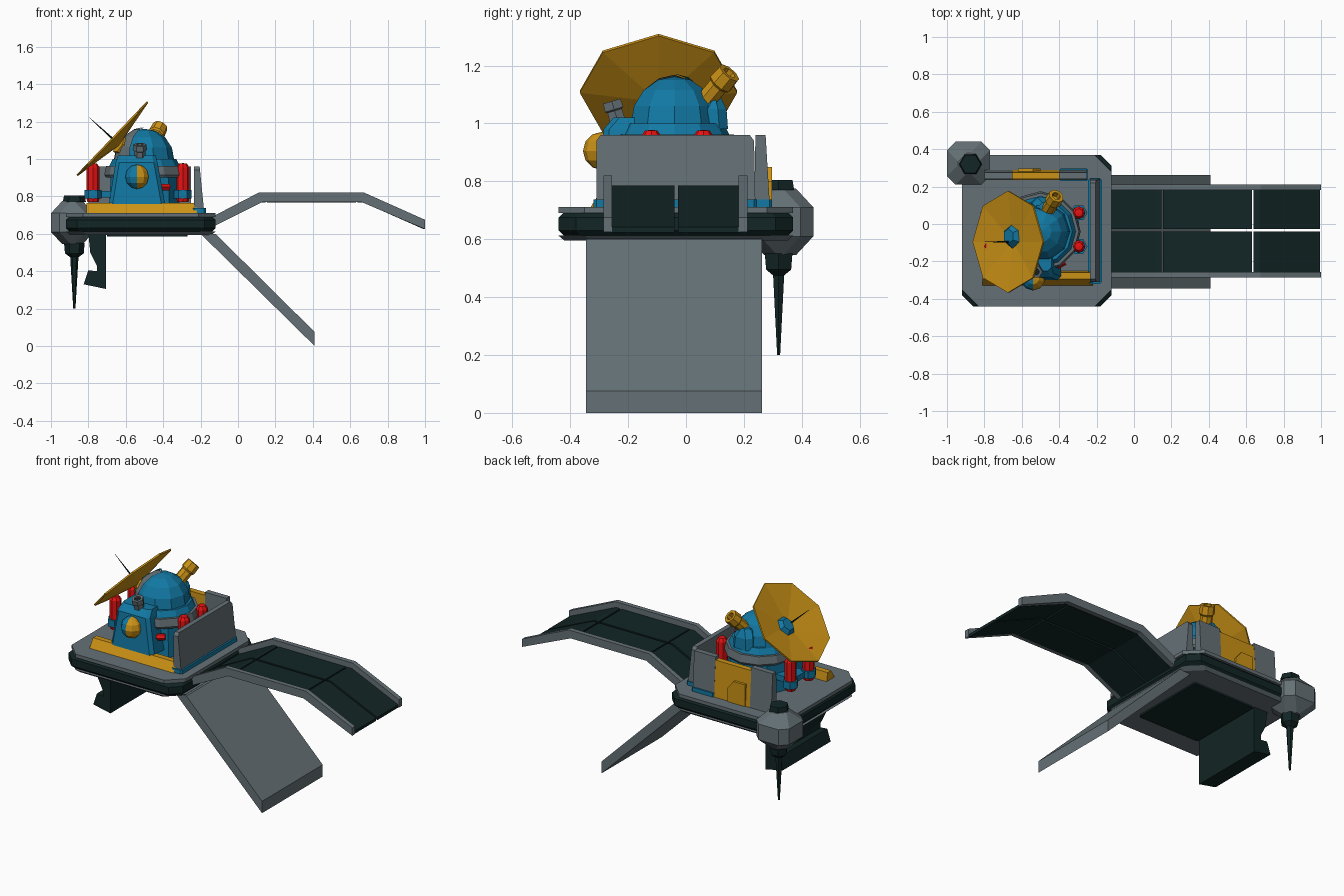
import bpy, bmesh
from math import sin, cos, pi, radians
from mathutils import Vector

if "Cube" in bpy.data.objects:
    bpy.data.objects.remove(bpy.data.objects["Cube"])


def mat(name, c):
    m = bpy.data.materials.new(name)
    m.diffuse_color = (*c, 1)
    m.use_nodes = True
    m.node_tree.nodes["Principled BSDF"].inputs["Base Color"].default_value = m.diffuse_color
    return m


GREY = mat("slate", (0.13, 0.165, 0.18))
DARK = mat("dark", (0.006, 0.018, 0.018))
BLUE = mat("blue", (0.006, 0.19, 0.37))
ORANGE = mat("orange", (0.6, 0.29, 0.008))
RED = mat("red", (0.8, 0.006, 0.006))


def make(name, verts, faces, m):
    me = bpy.data.meshes.new(name)
    me.from_pydata([tuple(v) for v in verts], [], faces)
    bm = bmesh.new()
    bm.from_mesh(me)
    bmesh.ops.remove_doubles(bm, verts=bm.verts, dist=1e-5)
    bmesh.ops.recalc_face_normals(bm, faces=bm.faces)
    bm.to_mesh(me)
    bm.free()
    me.materials.append(m)
    o = bpy.data.objects.new(name, me)
    bpy.context.collection.objects.link(o)
    return o


def stack(name, rings, m):
    """Skin a list of equal-length closed rings and cap the ends."""
    n = len(rings[0])
    faces = [(k * n + i, k * n + (i + 1) % n, (k + 1) * n + (i + 1) % n, (k + 1) * n + i)
             for k in range(len(rings) - 1) for i in range(n)]
    faces += [tuple(range(n)), tuple(range((len(rings) - 1) * n, len(rings) * n))]
    return make(name, [v for r in rings for v in r], faces, m)


def prism(name, pts, axis, a, b, m):
    """Extrude a 2D profile along an axis from a to b."""
    put = {'x': lambda p, t: (t, p[0], p[1]), 'y': lambda p, t: (p[0], t, p[1]),
           'z': lambda p, t: (p[0], p[1], t)}[axis]
    return stack(name, [[put(p, t) for p in pts] for t in (a, b)], m)


def rect(x0, x1, y0, y1, c):
    return [(x0 + c, y0), (x1 - c, y0), (x1, y0 + c), (x1, y1 - c),
            (x1 - c, y1), (x0 + c, y1), (x0, y1 - c), (x0, y0 + c)]


def loft(name, box, c, levels, m):
    """Chamfered box built from (z, inset) levels."""
    x0, x1, y0, y1 = box
    return stack(name, [[(*p, z) for p in rect(x0 + i, x1 - i, y0 + i, y1 - i, c)]
                        for z, i in levels], m)


def lathe(name, prof, seg, loc, m, axis=(0, 0, 1), a0=0.0, a1=2 * pi):
    """Revolve an (r, z) profile around an axis; a part turn gives a shell."""
    q = Vector(axis).to_track_quat('Z', 'Y')
    n = len(prof)
    v = [Vector(loc) + q @ Vector((r * cos(a0 + (a1 - a0) * s / seg), r * sin(a0 + (a1 - a0) * s / seg), z))
         for s in range(seg + 1) for r, z in prof]
    f = [(s * n + i, s * n + i + 1, (s + 1) * n + i + 1, (s + 1) * n + i)
         for s in range(seg) for i in range(n - 1)]
    return make(name, v, f, m)


def rod(name, p0, p1, r0, r1, seg, m):
    d = Vector(p1) - Vector(p0)
    return lathe(name, [(0, 0), (r0, 0), (r1, d.length), (0, d.length)], seg, p0, m, d)


# Platform: two chamfered plates around a bulging dark band
base = (-0.92, -0.12, -0.44, 0.37)
loft("top_plate", base, 0.09, [(0.69, 0), (0.712, 0)], GREY)
loft("bottom_plate", base, 0.09, [(0.595, 0.02), (0.612, 0)], GREY)
loft("rubber_band", base, 0.06, [(0.61, 0.02), (0.63, 0), (0.675, 0), (0.695, 0.02)], DARK)
loft("underside_hatch", (-0.70, -0.27, -0.28, 0.21), 0.01, [(0.585, 0), (0.60, 0)], DARK)

# Dark stepped fin under the platform
prism("under_fin", [(-0.80, 0.60), (-0.705, 0.60), (-0.705, 0.305), (-0.825, 0.33), (-0.80, 0.405),
                    (-0.755, 0.40), (-0.755, 0.43), (-0.79, 0.50)], 'y', -0.27, 0.21, DARK)

# Loading ramp
prism("ramp", [(-0.20, 0.60), (-0.12, 0.60), (0.41, 0.075), (0.41, 0.0)], 'y', -0.345, 0.262, GREY)

# Conveyor: bent side rails and split dark belts
rail = [(-0.14, 0.69), (0.11, 0.82), (0.675, 0.82), (1.0, 0.675),
        (1.0, 0.625), (0.66, 0.77), (0.13, 0.77), (-0.14, 0.635)]
for y0, y1 in ((-0.285, -0.256), (0.182, 0.212)):
    prism("conveyor_rail", rail, 'y', y0, y1, GREY)
path = [[(-0.13, 0.66), (0.12, 0.785), (0.148, 0.785)], [(0.156, 0.785), (0.63, 0.785)],
        [(0.64, 0.785), (0.67, 0.785), (0.995, 0.642)]]
for seg in path:
    pts = seg + [(x, z - 0.018) for x, z in reversed(seg)]
    for y0, y1 in ((-0.258, -0.04), (-0.027, 0.184)):
        prism("conveyor_belt", pts, 'y', y0, y1, DARK)

# Drill pod on the rear corner
loft("drill_housing", (-1.0, -0.77, 0.21, 0.44), 0.045,
     [(0.545, 0.06), (0.61, 0), (0.71, 0), (0.775, 0.06)], GREY)
dx, dy = -0.875, 0.32
rod("drill_cap", (dx, dy, 0.77), (dx, dy, 0.805), 0.062, 0.055, 6, DARK)
lathe("drill_bit", [(0, 0.55), (0.055, 0.55), (0.05, 0.495), (0.022, 0.475), (0.02, 0.44),
                    (0.006, 0.2), (0, 0.2)], 6, (dx, dy, 0), DARK)

# Front kerb, side wall and rear wall
prism("front_kerb", [(-0.33, 0.71), (-0.25, 0.71), (-0.26, 0.766), (-0.295, 0.766)],
      'x', -0.81, -0.22, ORANGE)
wall = [(-0.31, 0.71), (0.24, 0.71), (0.235, 0.94), (0.22, 0.96), (-0.295, 0.96), (-0.31, 0.94)]
stack("side_wall", [[(-0.235, y, z) for y, z in wall],
                    [(-0.18 - (z - 0.71) * 0.1, y, z) for y, z in wall]], GREY)
prism("side_wall_base", rect(-0.245, -0.172, -0.32, 0.245, 0.01), 'z', 0.71, 0.737, BLUE)
for x0, x1, h, m in ((-0.80, -0.65, 0.96, GREY), (-0.65, -0.40, 0.94, ORANGE), (-0.40, -0.25, 0.96, GREY)):
    prism("rear_wall", [(0.235, 0.71), (0.29, 0.71), (0.275, h), (0.24, h)], 'x', x0, x1, m)
prism("rear_wall_step", [(-0.62, 0.71), (-0.50, 0.71), (-0.50, 0.80), (-0.54, 0.85), (-0.62, 0.85)],
      'y', 0.27, 0.297, ORANGE)
prism("rear_wall_base", rect(-0.40, -0.245, 0.23, 0.297, 0.008), 'z', 0.71, 0.737, BLUE)

# Turret core, armour ring and collar
tx, ty = -0.50, -0.04
rod("turret_core", (tx, ty, 0.71), (tx, ty, 0.92), 0.19, 0.18, 8, BLUE)
lathe("armour_ring", [(0.15, 0.90), (0.205, 0.90), (0.215, 0.915), (0.205, 0.962), (0.15, 0.962), (0.15, 0.90)],
      12, (tx, ty, 0), GREY)
rod("turret_collar", (tx, ty, 0.96), (tx, ty, 1.0), 0.19, 0.17, 12, BLUE)
stack("front_body", [[(x, y, z) for x, y in rect(x0, x1, y0, -0.08, 0.02)] for x0, x1, y0, z in
                     ((-0.69, -0.39, -0.30, 0.76), (-0.655, -0.43, -0.285, 0.98), (-0.64, -0.44, -0.25, 1.02))], BLUE)

# Dome with a grey window shell and a blue hood rib
arc = [radians(a) for a in (0, 22, 45, 68, 90)]
lathe("dome", [(0, 0)] + [(0.158 * cos(a), 0.162 * sin(a)) for a in arc], 10, (tx, ty, 1.0), BLUE)
lathe("dome_window", [(0.165 * cos(a), 0.168 * sin(a)) for a in arc], 4, (tx, ty, 1.0), GREY,
      a0=radians(-32), a1=radians(60))
lathe("dome_rib", [(0.174 * cos(a), 0.172 * sin(a)) for a in arc], 1, (tx, ty, 1.0), BLUE,
      a0=radians(-48), a1=radians(-32))

# Two-tone ball on the turret front
ball = [(0.066 * sin(pi * i / 6), -0.066 * cos(pi * i / 6)) for i in range(7)]
for m, s in ((ORANGE, pi / 2), (BLUE, -pi / 2)):
    lathe("front_ball", ball, 5, (-0.54, -0.29, 0.905), m, a0=s, a1=s + pi)

# Orange barrel with a blue mount, and the small grey nozzle
p0, p1 = Vector((-0.50, 0.01, 1.01)), Vector((-0.415, 0.15, 1.175))
d = (p1 - p0).normalized()
L = (p1 - p0).length
lathe("barrel", [(0, 0), (0.036, 0), (0.036, L - 0.06), (0.045, L - 0.05), (0.042, L),
                 (0.024, L), (0.024, L - 0.03), (0, L - 0.03)], 8, p0, ORANGE, d)
loft("barrel_mount", (-0.55, -0.41, 0.04, 0.145), 0.03, [(0.98, 0), (1.05, 0.005), (1.10, 0.03)], BLUE)
lathe("nozzle", [(0.034, -0.06), (0.03, 0.04), (0.038, 0.045), (0.036, 0.075), (0.02, 0.075),
                 (0.02, 0.05), (0, 0.05)], 6, (-0.525, -0.235, 1.005), GREY, (0, -0.3, 1))
rod("nozzle_core", (-0.525, -0.248, 1.05), (-0.525, -0.2525, 1.066), 0.02, 0.02, 6, DARK)

# Octagonal dish with hub, support and antenna
n = Vector((-0.72, 0, 0.69)).normalized()
c = Vector((-0.672, -0.095, 1.11))
lathe("dish", [(0, -0.052), (0.272, -0.006), (0.272, 0.004), (0, -0.036)], 8, c, ORANGE, n)
rod("dish_hub", c - 0.042 * n + Vector((0, 0.03, 0)), c + Vector((0, 0.03, 0)), 0.075, 0.04, 6, BLUE)
rod("dish_support", c - 0.045 * n, (-0.55, -0.05, 1.03), 0.05, 0.06, 6, ORANGE)
rod("antenna", c - 0.01 * n, (-0.795, -0.095, 1.222), 0.006, 0.001, 5, DARK)

# Red canisters in pairs with blue clamps
for x in (-0.775, -0.295):
    for y in (-0.12, 0.06):
        lathe("canister", [(0, 0.77), (0.03, 0.77), (0.035, 0.79), (0.035, 0.955), (0.022, 0.975), (0, 0.978)],
              8, (x, y, 0), RED)
        rod("canister_clamp", (x, y, 0.79), (x, y, 0.835), 0.046, 0.046, 6, BLUE)
    prism("clamp_bar", rect(min(x, tx + 0.1), max(x, tx - 0.1), -0.10, 0.04, 0.02), 'z', 0.795, 0.83, BLUE)
rod("hose", (-0.44, -0.235, 0.85), (-0.37, -0.20, 0.85), 0.02, 0.02, 6, RED)
